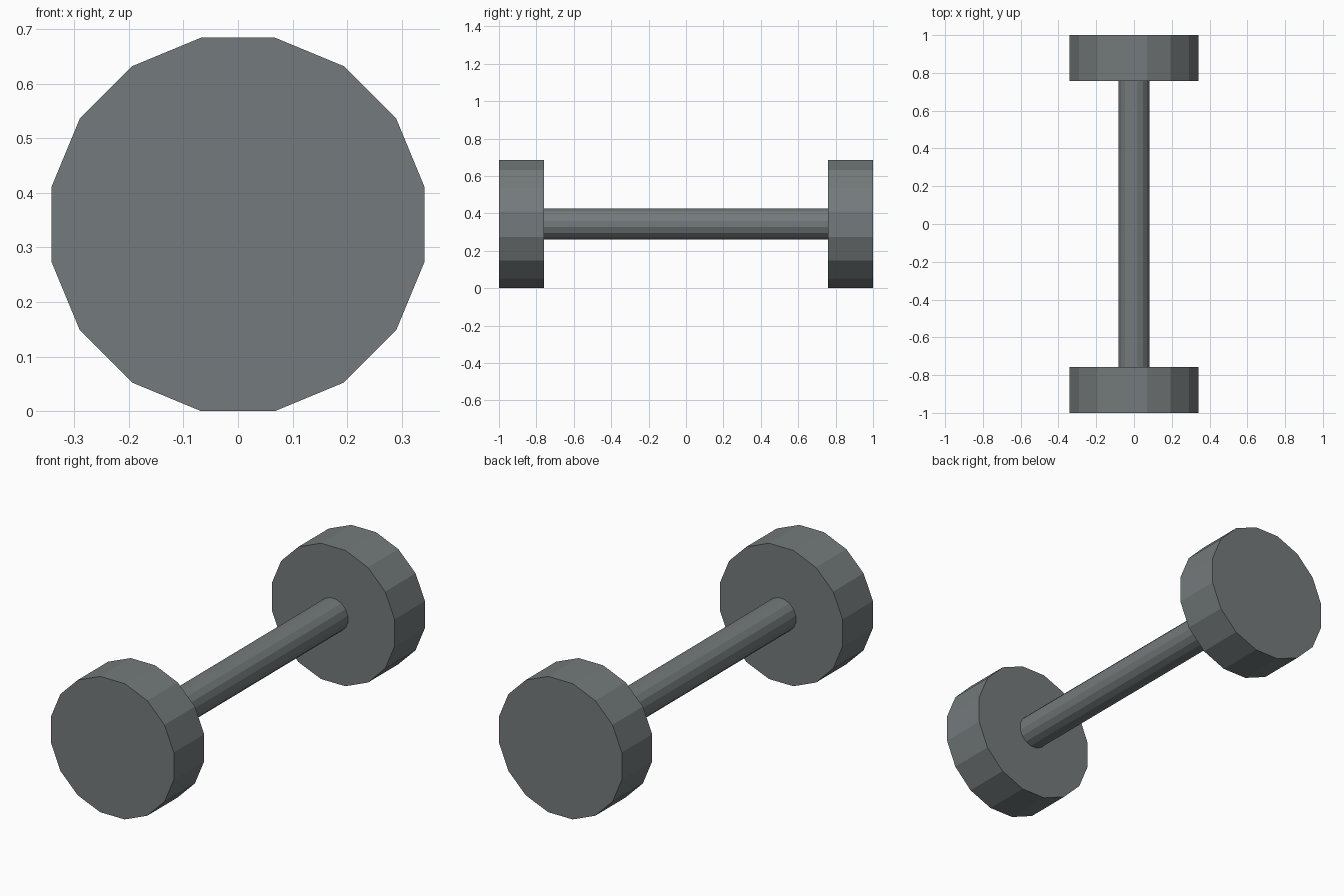
import bpy
import math
from mathutils import Matrix

cube = bpy.data.objects.get("Cube")
if cube:
    bpy.data.objects.remove(cube, do_unlink=True)

SIDES = 16
HALF_STEP = math.pi / SIDES
WEIGHT_RADIUS = 0.349
BAR_RADIUS = 0.084
AXIS_Z = WEIGHT_RADIUS * math.cos(HALF_STEP)   # a flat facet rests on the floor
INNER_Y = 0.758
OVERLAP = 0.02

# Single grey metal
metal = bpy.data.materials.new("grey_metal")
metal.use_nodes = True
colour = (0.175, 0.195, 0.2, 1)
metal.diffuse_color = colour
metal.node_tree.nodes["Principled BSDF"].inputs["Base Color"].default_value = colour


def rod(name, radius, y0, y1):
    """Flat-shaded cylinder along y, turned so a facet faces straight down."""
    bpy.ops.mesh.primitive_cylinder_add(
        vertices=SIDES, radius=radius, depth=y1 - y0,
        location=(0, (y0 + y1) / 2, AXIS_Z))
    obj = bpy.context.object
    obj.name = name
    turn = Matrix.Rotation(math.pi / 2, 4, 'X') @ Matrix.Rotation(HALF_STEP, 4, 'Z')
    obj.data.transform(turn)
    obj.data.materials.append(metal)
    return obj


# Handle runs slightly into both weights
rod("handle_bar", BAR_RADIUS, -INNER_Y - OVERLAP, INNER_Y + OVERLAP)

# End weights
rod("front_weight", WEIGHT_RADIUS, -1, -INNER_Y)
rod("back_weight", WEIGHT_RADIUS, INNER_Y, 1)
